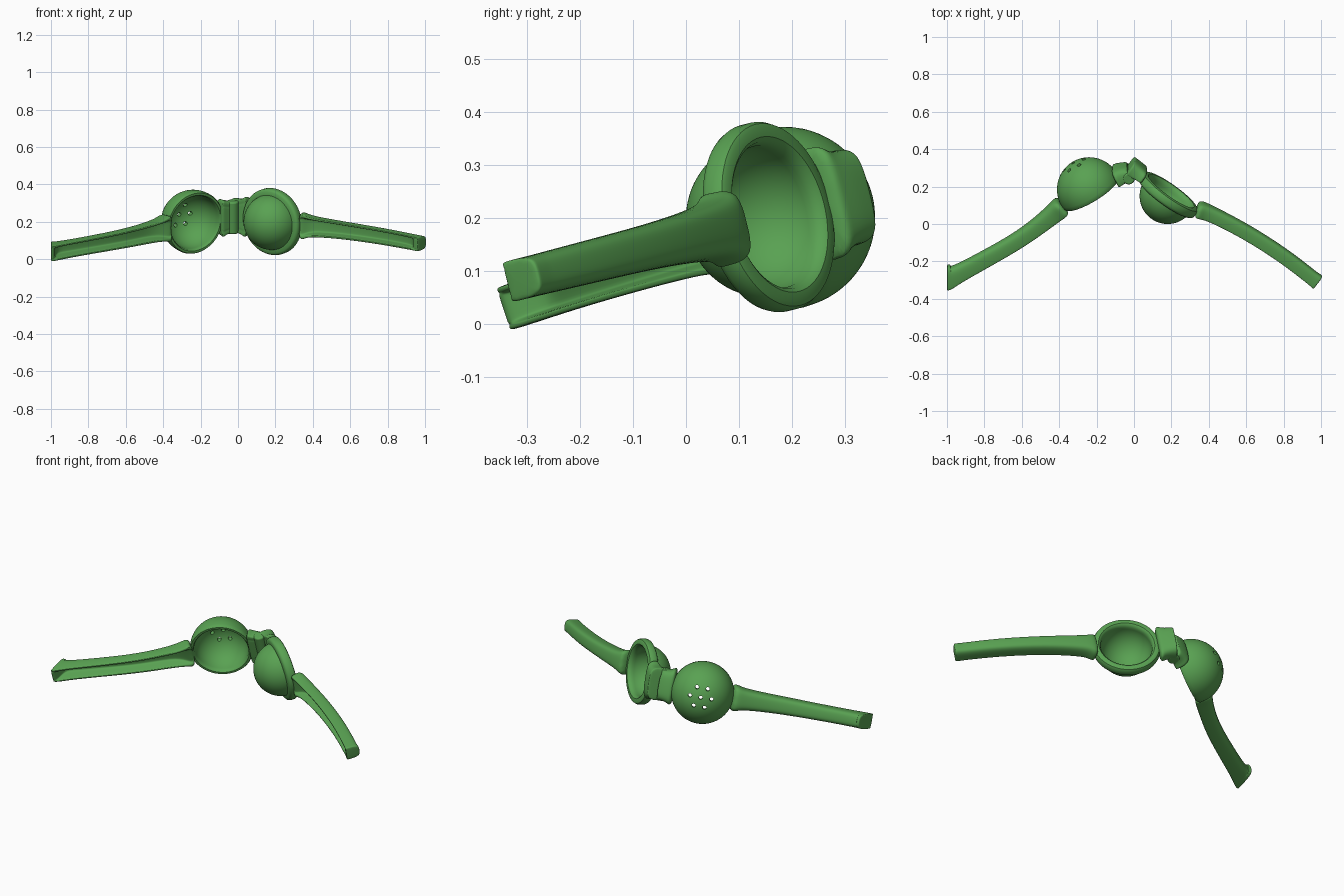
import bpy, bmesh
from math import sin, cos, pi, radians
from mathutils import Matrix, Vector

cube = bpy.data.objects.get("Cube")
if cube:
    bpy.data.objects.remove(cube)

green = bpy.data.materials.new("leaf_green")
green.use_nodes = True
GREEN = (0.1, 0.36, 0.085, 1)
green.diffuse_color = GREEN
green.node_tree.nodes["Principled BSDF"].inputs["Base Color"].default_value = GREEN


def make_object(name, bm, matrix):
    bmesh.ops.remove_doubles(bm, verts=bm.verts, dist=0.0005)
    bmesh.ops.recalc_face_normals(bm, faces=bm.faces)
    mesh = bpy.data.meshes.new(name)
    bm.to_mesh(mesh)
    bm.free()
    mesh.materials.append(green)
    ob = bpy.data.objects.new(name, mesh)
    ob.matrix_world = matrix
    bpy.context.collection.objects.link(ob)
    return ob


def activate(ob):
    bpy.ops.object.select_all(action='DESELECT')
    ob.select_set(True)
    bpy.context.view_layer.objects.active = ob


class Half:
    """One hinged half: flat in its own plane, leaned about x at the cup centre."""

    def __init__(self, centre, lean, opening):
        self.centre, self.lean = Vector(centre), radians(lean)
        self.frame = Matrix.Translation(self.centre) @ Matrix.Rotation(self.lean, 4, 'X')
        facing = Vector(opening).to_track_quat('Z', 'Y').to_matrix().to_4x4()
        self.cup_frame = self.frame @ facing

    def flat(self, x, y):
        return Vector((x - self.centre.x, (y - self.centre.y) / cos(self.lean), 0))

    def cup(self, name, profile):
        bm = bmesh.new()
        verts = [bm.verts.new((r, 0, h)) for r, h in profile]
        edges = [bm.edges.new(pair) for pair in zip(verts, verts[1:])]
        bmesh.ops.spin(bm, geom=verts + edges, cent=(0, 0, 0), axis=(0, 0, 1),
                       angle=2 * pi, steps=64, use_merge=True)
        return make_object(name, bm, self.cup_frame)

    def loft(self, name, stations, end_front=None):
        """Sweep a channel section; station = x, y, half depth, half height, floor."""
        bm = bmesh.new()
        points = [self.flat(s[0], s[1]) for s in stations]
        rings = []
        for i, (x, y, depth, height, floor) in enumerate(stations):
            along = points[min(i + 1, len(points) - 1)] - points[max(i - 1, 0)]
            front = Vector((along.y, -along.x, 0)).normalized()
            if front.y > 0:
                front.negate()
            if end_front and i >= len(stations) - 3:
                front = Vector(end_front)
            upper = [(floor, 0.55), (min(floor + 0.1, 1), 0.62), (0.96, 0.72), (1, 0.8),
                     (1, 0.94), (0.9, 1), (-0.3, 1), (-0.85, 0.8), (-1, 0.4)]
            section = upper + [(f, -h) for f, h in reversed(upper)]
            rings.append([bm.verts.new(points[i] + front * f * depth + Vector((0, 0, h * height)))
                          for f, h in section])
        for a, b in zip(rings, rings[1:]):
            for k in range(len(a)):
                j = (k + 1) % len(a)
                bm.faces.new((a[k], a[j], b[j], b[k]))
        for ring in (rings[0], rings[-1]):
            cap = bm.faces.new(ring)
            bmesh.ops.inset_individual(bm, faces=[cap], thickness=0.004)
        ob = make_object(name, bm, self.frame)
        ob.modifiers.new("rounding", 'SUBSURF').levels = 2
        ob.modifiers["rounding"].render_levels = 2
        for face in ob.data.polygons:
            face.use_smooth = True
        return ob


def arc(radius, start, end, steps=18):
    angles = [radians(start + (end - start) * i / steps) for i in range(steps + 1)]
    return [(radius * sin(a), -radius * cos(a)) for a in angles]


bowl_half = Half((-0.24, 0.185, 0.2), 18, (0.5, -0.866, 0))
dome_half = Half((0.18, 0.15, 0.2), 14, (0.57, 0.82, 0))

# Strainer bowl, opening to the front
bowl = bowl_half.cup("strainer_bowl", arc(0.172, 0, 90) + [
    (0.172, 0.018), (0.167, 0.026), (0.155, 0.026), (0.149, 0.018)] + arc(0.148, 90, 0))

# Drain holes: one in the middle and a ring of six
bm = bmesh.new()
spots = [(0, 0)] + [(0.06 * cos(k * pi / 3), 0.06 * sin(k * pi / 3)) for k in range(6)]
for x, y in spots:
    bmesh.ops.create_cone(bm, cap_ends=True, segments=16, radius1=0.0105, radius2=0.0105,
                          depth=0.12, matrix=Matrix.Translation((x, y, -0.15)))
cutter = make_object("drain_hole_cutter", bm, bowl_half.cup_frame)
cutter.hide_render = True
cut = bowl.modifiers.new("drain_holes", 'BOOLEAN')
cut.operation, cut.solver, cut.object = 'DIFFERENCE', 'EXACT', cutter
activate(bowl)
bpy.ops.object.modifier_apply(modifier=cut.name)
bpy.data.objects.remove(cutter)

# Pressing dome, hollow at the back with a thick rim
dome = dome_half.cup("press_dome", arc(0.15, 0, 82) + [
    (0.168, -0.02), (0.177, -0.014), (0.181, -0.004), (0.181, 0.02), (0.176, 0.03),
    (0.168, 0.034), (0.15, 0.034), (0.142, 0.028)] + arc(0.137, 95, 0))

# Channelled handles with solid ends
DEEP, SOLID = -0.4, 1
bowl_half.loft("bowl_handle", [
    (-0.375, 0.11, 0.05, 0.085, SOLID), (-0.41, 0.08, 0.05, 0.064, 0.4),
    (-0.46, 0.035, 0.044, 0.054, DEEP), (-0.6, -0.075, 0.04, 0.047, DEEP),
    (-0.8, -0.187, 0.042, 0.043, DEEP), (-0.92, -0.252, 0.044, 0.043, DEEP),
    (-0.968, -0.276, 0.05, 0.043, DEEP), (-0.976, -0.28, 0.062, 0.043, SOLID),
    (-0.996, -0.282, 0.066, 0.043, SOLID), (-1.001, -0.283, 0.066, 0.043, SOLID)],
    end_front=(0, -1, 0))
dome_half.loft("dome_handle", [
    (0.33, 0.085, 0.04, 0.085, SOLID), (0.37, 0.075, 0.04, 0.062, 0.4),
    (0.42, 0.055, 0.037, 0.052, DEEP), (0.6, -0.037, 0.037, 0.043, DEEP),
    (0.8, -0.165, 0.037, 0.041, DEEP), (0.94, -0.275, 0.037, 0.039, DEEP),
    (0.95, -0.283, 0.037, 0.039, SOLID), (0.981, -0.307, 0.039, 0.039, SOLID),
    (0.985, -0.31, 0.039, 0.039, SOLID)])

# Arms reaching to the hinge
bowl_half.loft("bowl_hinge_arm", [
    (-0.108, 0.258, 0.045, 0.115, SOLID), (-0.085, 0.27, 0.045, 0.095, SOLID),
    (-0.055, 0.28, 0.04, 0.088, SOLID), (-0.03, 0.285, 0.035, 0.088, SOLID),
    (-0.027, 0.286, 0.035, 0.088, SOLID)])
dome_half.loft("dome_hinge_arm", [
    (0.062, 0.262, 0.03, 0.125, SOLID), (0.04, 0.277, 0.034, 0.1, SOLID),
    (0.015, 0.295, 0.038, 0.092, SOLID), (-0.016, 0.314, 0.042, 0.092, SOLID),
    (-0.02, 0.317, 0.042, 0.092, SOLID)])

# Hinge pin
bm = bmesh.new()
bmesh.ops.create_cone(bm, cap_ends=True, segments=32, radius1=0.032, radius2=0.032, depth=0.18,
                      matrix=Matrix.Translation(bowl_half.flat(-0.028, 0.268)))
pin = make_object("hinge_pin", bm, bowl_half.frame)
bevel = pin.modifiers.new("soft_ends", 'BEVEL')
bevel.width, bevel.segments = 0.008, 3

for ob in (bowl, dome, pin):
    activate(ob)
    bpy.ops.object.shade_smooth_by_angle(angle=radians(35))
